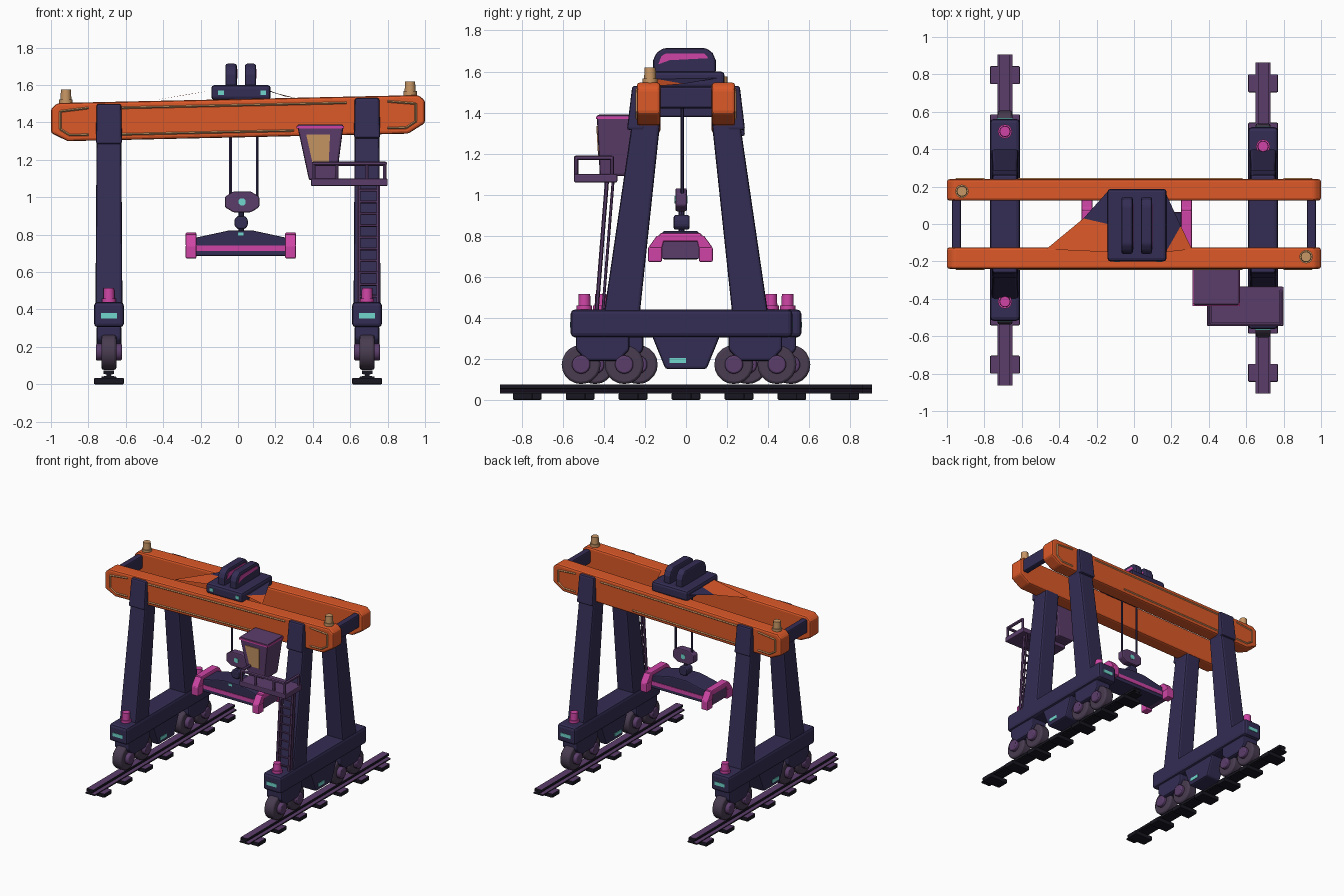
import bpy, bmesh, math
from mathutils import Vector

if "Cube" in bpy.data.objects:
    bpy.data.objects.remove(bpy.data.objects["Cube"])


def material(name, r, g, b):
    m = bpy.data.materials.new(name)
    m.diffuse_color = (r, g, b, 1)
    m.use_nodes = True
    m.node_tree.nodes["Principled BSDF"].inputs["Base Color"].default_value = m.diffuse_color
    return m


ORANGE = material("orange", .72, .10, .022)
NAVY = material("navy", .034, .026, .088)
PURPLE = material("purple", .105, .047, .145)
PINK = material("pink", .62, .06, .38)
TAN = material("tan", .58, .31, .13)
CYAN = material("cyan", .16, .68, .61)
BLACK = material("black", .009, .008, .014)
TYRE = material("tyre", .065, .045, .08)


def finish(name, bm, mat, bevel=0, smooth=False):
    bmesh.ops.recalc_face_normals(bm, faces=bm.faces)
    me = bpy.data.meshes.new(name)
    bm.to_mesh(me)
    bm.free()
    me.materials.append(mat)
    ob = bpy.data.objects.new(name, me)
    bpy.context.collection.objects.link(ob)
    if bevel:
        mod = ob.modifiers.new("bevel", 'BEVEL')
        mod.width, mod.segments, mod.limit_method = bevel, 2, 'ANGLE'
    if smooth:
        bpy.ops.object.select_all(action='DESELECT')
        ob.select_set(True)
        bpy.context.view_layer.objects.active = ob
        bpy.ops.object.shade_smooth_by_angle(angle=math.radians(40))
    return ob


def hexa(name, lo, hi, mat, bevel=0):
    """Tapered box: lo and hi are (x0, x1, y0, y1, z)."""
    bm = bmesh.new()
    rings = []
    for x0, x1, y0, y1, z in (lo, hi):
        rings.append([bm.verts.new(p) for p in ((x0, y0, z), (x1, y0, z), (x1, y1, z), (x0, y1, z))])
    a, b = rings
    bm.faces.new(a)
    bm.faces.new(b)
    for i in range(4):
        j = (i + 1) % 4
        bm.faces.new((a[i], a[j], b[j], b[i]))
    return finish(name, bm, mat, bevel)


def box(name, x0, x1, y0, y1, z0, z1, mat, bevel=0):
    return hexa(name, (x0, x1, y0, y1, z0), (x0, x1, y0, y1, z1), mat, bevel)


def prism(name, pts, axis, a, b, mat, bevel=0):
    """Profile (y,z) pushed along x, or (x,z) pushed along y."""
    bm = bmesh.new()
    at = (lambda p, t: (t, p[0], p[1])) if axis == 'x' else (lambda p, t: (p[0], t, p[1]))
    f = bm.faces.new([bm.verts.new(at(p, a)) for p in pts])
    new = bmesh.ops.extrude_face_region(bm, geom=[f])['geom']
    d = Vector((b - a, 0, 0) if axis == 'x' else (0, b - a, 0))
    bmesh.ops.translate(bm, verts=[v for v in new if isinstance(v, bmesh.types.BMVert)], vec=d)
    return finish(name, bm, mat, bevel)


def rod(name, p, q, r, mat, sides=6, r2=None, smooth=False, bevel=0):
    p, q = Vector(p), Vector(q)
    bm = bmesh.new()
    M = (q - p).to_track_quat('Z', 'Y').to_matrix().to_4x4()
    M.translation = (p + q) / 2
    bmesh.ops.create_cone(bm, cap_ends=True, segments=sides, radius1=r,
                          radius2=r if r2 is None else r2, depth=(q - p).length, matrix=M)
    return finish(name, bm, mat, bevel, smooth)


def octagon(cx, cz, rx, rz):
    c = .5
    return [(cx + rx * u, cz + rz * v) for u, v in
            ((-1, -c), (-c, -1), (c, -1), (1, -c), (1, c), (c, 1), (-c, 1), (-1, c))]


TILT = .022  # the girders rise slightly towards +x

# Twin girders with trim lines
girder = [(-1, 1.365), (-1, 1.495), (-.965, 1.525), (.965, 1.525), (1, 1.495), (1, 1.375), (.91, 1.32), (-.91, 1.32)]
girder = [(x, z + TILT * x) for x, z in girder]
for s in (-1, 1):
    prism("girder", girder, 'y', s * .125, s * .24, ORANGE, .014)
    paths = [[(-.62, 1.492), (.58, 1.492)], [(-.62, 1.35), (.3, 1.35)]]
    for e in (-1, 1):
        paths.append([(e * .8, 1.495), (e * .95, 1.48), (e * .95, 1.385), (e * .9, 1.352), (e * .8, 1.352)])
    for path in paths:
        for (xa, za), (xb, zb) in zip(path, path[1:]):
            rod("girder_trim", (xa, s * .24, za + TILT * xa), (xb, s * .24, zb + TILT * xb), .006, TAN, 4)
    # Girder end ties and top lamps
    x = s * .95
    box("girder_tie", x - .024, x + .024, -.14, .14, 1.40 + TILT * x, 1.505 + TILT * x, NAVY, .01)
    zt, yl = 1.52 + TILT * s, -s * .175
    rod("lamp_base", (s * .92, yl, zt), (s * .92, yl, zt + .025), .036, TAN, 12, smooth=True)
    rod("lamp", (s * .92, yl, zt), (s * .92, yl, zt + .078), .03, TAN, 12, r2=.027, smooth=True)

# Side frames: rails, bogies, sills and legs
for side in (-1, 1):
    cx, sh = side * .69, -side * .022
    # Rail and sleepers, with purple tops
    rail = [(-.04, .03), (.04, .03), (.04, .04), (.012, .046), (.012, .052), (.028, .056),
            (.028, .075), (-.028, .075), (-.028, .056), (-.012, .052), (-.012, .046), (-.04, .04)]
    parts = [prism("rail", [(cx + x, z) for x, z in rail], 'y', -.885 + sh, .885 + sh, BLACK)]
    for k in range(-3, 4):
        y = sh + k * .258
        parts.append(box("sleeper", cx - .08, cx + .08, y - .048, y + .048, 0, .034, BLACK, .006))
    for ob in parts:
        ob.data.materials.append(PURPLE)
        for f in ob.data.polygons:
            f.material_index = int(f.normal.z > .9)
    # Sill beam with end lights
    box("sill_beam", cx - .08, cx + .08, -.54 + sh, .54 + sh, .305, .44, NAVY, .02)
    for e in (-1, 1):
        y = sh + e * .54
        box("end_light", cx - .042, cx + .042, y - .004, y + .004, .353, .38, CYAN)
        # Signal lamp
        yl = e * .455 - side * .04
        rod("signal_base", (cx, yl, .435), (cx, yl, .46), .038, PINK, 12, smooth=True)
        rod("signal_lamp", (cx, yl, .435), (cx, yl, .515), .031, PINK, 12, r2=.028, smooth=True)
        # Bogie and two wheels
        yb = e * .372 - side * .034
        prism("bogie", [(yb - .13, .315), (yb - .13, .245), (yb - .08, .19), (yb + .08, .19),
                        (yb + .13, .245), (yb + .13, .315)], 'x', cx - .066, cx + .066, NAVY, .012)
        for w in (-.105, .105):
            yw = yb + w
            rod("wheel", (cx - .04, yw, .172), (cx + .04, yw, .172), .095, TYRE, 20, smooth=True, bevel=.012)
            rod("wheel_hub", (cx - .07, yw, .172), (cx + .07, yw, .172), .045, PURPLE, 14, smooth=True, bevel=.008)
        # Leaning leg and the bracket clamping it to the girder
        ya, yc = sorted((e * .225, e * .40))
        yd, yf = sorted((e * .125, e * .262))
        hexa("leg", (cx - .072, cx + .072, ya, yc, .42), (cx - .066, cx + .066, yd, yf, 1.36), NAVY, .014)
        ya, yc = sorted((e * .2, e * .288))
        yd, yf = sorted((e * .2, e * .262))
        z = TILT * cx
        hexa("leg_bracket", (cx - .07, cx + .07, ya, yc, 1.30 + z), (cx - .066, cx + .066, yd, yf, 1.515 + z), NAVY, .012)
    # Hanging equipment box below the sill
    prism("drive_box", [(-.165, .31), (-.1, .15), (.1, .15), (.165, .31)], 'x', cx - .065, cx + .065, NAVY, .012)
    for e in (-1, 1):
        x = cx + e * .065
        box("drive_light", x - .004, x + .004, -.08, 0, .18, .205, CYAN)

# Trolley with two arched drum guards
box("trolley", -.143, .175, -.2, .188, 1.52, 1.60, NAVY, .018)
for x0, x1 in ((-.068, -.006), (.037, .097)):
    prism("drum_guard", [(-.16, 1.59), (-.16, 1.655), (-.145, 1.69), (-.11, 1.714), (.1, 1.714),
                         (.13, 1.69), (.145, 1.655), (.145, 1.59)], 'x', x0, x1, NAVY, .012)
    prism("guard_stripe", [(-.135, 1.635), (-.12, 1.675), (-.1, 1.687), (.09, 1.687), (.11, 1.665), (-.08, 1.655)],
          'x', x1 - .002, x1 + .003, PINK)
for x in (-.092, .135):
    box("trolley_light", x - .016, x + .016, -.204, -.196, 1.548, 1.572, CYAN)


# Sloping skirts beside the trolley
def sheet(name, pts, mat):
    bm = bmesh.new()
    bm.faces.new([bm.verts.new(p) for p in pts])
    finish(name, bm, mat)


sheet("left_skirt", [(-.47, -.135, 1.515), (-.14, -.15, 1.57), (-.14, .0, 1.57), (-.27, .03, 1.55)], ORANGE)
sheet("left_skirt_rear", [(-.27, .03, 1.55), (-.14, .0, 1.57), (-.14, .175, 1.57)], NAVY)
sheet("right_skirt", [(.31, -.135, 1.53), (.17, -.15, 1.565), (.25, -.01, 1.54)], ORANGE)
sheet("right_skirt_rear", [(.25, -.01, 1.54), (.17, -.15, 1.565), (.17, .165, 1.57)], NAVY)

# Hoist ropes, hook block and hook
for x in (-.04, .103):
    rod("hoist_rope", (x, -.018, .97), (x, -.018, 1.54), .008, NAVY, 6)
prism("hook_block", octagon(.022, .975, .092, .056), 'y', -.052, .004, PURPLE, .008)
prism("hook_light", octagon(.022, .975, .018, .018), 'y', -.056, .008, CYAN)
rod("hook_shank", (.017, -.022, .93), (.017, -.022, .80), .014, NAVY, 8)
prism("hook", octagon(.017, .865, .036, .036), 'y', -.06, .018, NAVY, .01)

# Container spreader
prism("spreader_body", [(-.235, .685), (.265, .685), (.265, .782), (.08, .822), (-.05, .822), (-.235, .782)],
      'y', -.115, .061, NAVY, .008)
for y in (-.115, .061):
    box("spreader_stripe", -.225, .255, y - .004, y + .004, .712, .742, PINK)
box("spreader_light", .0, .03, -.119, -.111, .795, .812, CYAN)
for x0, x1 in ((-.28, -.222), (.252, .31)):
    box("spreader_end_bar", x0, x1, -.13, .076, .772, .812, PINK, .008)
    box("spreader_end_panel", x0 + .008, x1 - .008, -.12, .066, .69, .78, PURPLE)
    for e in (-1, 1):
        ya, yb = sorted((-.027 + e * .09, -.027 + e * .158))
        yc, yd = sorted((-.027 + e * .075, -.027 + e * .115))
        box("spreader_foot", x0, x1, ya, yb, .672, .745, PINK, .008)
        hexa("spreader_post", (x0, x1, ya, yb, .74), (x0, x1, yc, yd, .80), PINK, .006)
    xm = (x0 + x1) / 2
    box("corner_light", xm - .012, xm + .012, -.146, -.138, .76, .782, CYAN)

# Operator cab with window and roof stripe
hexa("cab", (.38, .525, -.42, -.25, 1.09), (.315, .565, -.435, -.235, 1.39), PURPLE, .012)
hexa("cab_window", (.40, .485, -.428, -.419, 1.175), (.365, .492, -.437, -.428, 1.335), TAN)
box("cab_stripe", .314, .566, -.439, -.24, 1.368, 1.38, PINK)

# Access platform and railing
box("platform", .39, .80, -.545, -.335, 1.06, 1.10, PURPLE, .006)
corners = [(.405, -.36), (.405, -.535), (.785, -.535), (.785, -.36)]
for (xa, ya), (xb, yb) in zip(corners, corners[1:]):
    rod("handrail", (xa, ya, 1.18), (xb, yb, 1.18), .012, PURPLE, 6)
for x, y in corners + [(.53, -.535), (.69, -.535)]:
    rod("railing_post", (x, y, 1.09), (x, y, 1.185), .01, PURPLE, 6)

# Ladder
for x in (.645, .75):
    rod("ladder_rail", (x, -.385, 1.07), (x, -.435, .44), .01, PURPLE, 6)
    rod("ladder_brace", (x, -.355, 1.07), (x, -.405, .44), .007, PURPLE, 6)
for k in range(10):
    t = (k + .5) / 10
    y, z = -.385 - .05 * t, 1.07 - .63 * t
    rod("ladder_rung", (.645, y, z), (.75, y, z), .008, PURPLE, 6)
